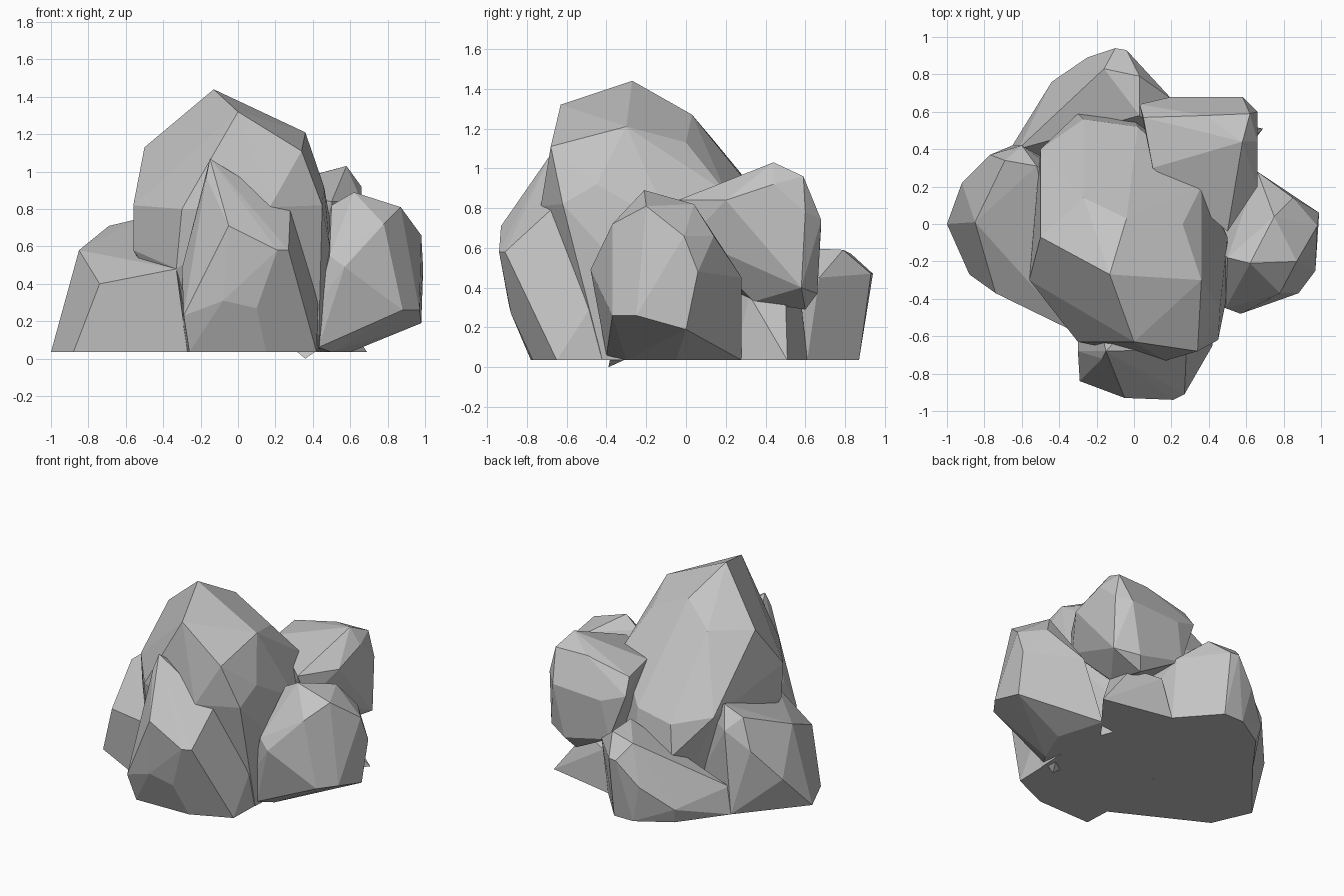
import bpy
import bmesh
import math
from mathutils import Vector

default_cube = bpy.data.objects.get("Cube")
if default_cube:
    bpy.data.objects.remove(default_cube, do_unlink=True)

UNIT = 0.01    # corner positions are written in hundredths
GROUND = 3.5   # height of the flat underside

# One plain stone colour for the whole cluster
stone = bpy.data.materials.new("stone_grey")
stone.use_nodes = True
stone_colour = (0.55, 0.55, 0.55, 1)
stone.diffuse_color = stone_colour
shader = stone.node_tree.nodes["Principled BSDF"]
shader.inputs["Base Color"].default_value = stone_colour
shader.inputs["Roughness"].default_value = 0.9


def make_rock(name, corners, footprint=()):
    """Chisel a faceted boulder: the convex hull of its corners and footprint."""
    bm = bmesh.new()
    for corner in corners:
        bm.verts.new(Vector(corner) * UNIT)
    for x, y in footprint:
        bm.verts.new(Vector((x, y, GROUND)) * UNIT)
    hull = bmesh.ops.convex_hull(bm, input=bm.verts[:], use_existing_faces=False)
    # Remove points swallowed by the hull
    inside = set(hull["geom_interior"]) | set(hull["geom_unused"])
    loose = [item for item in inside if isinstance(item, bmesh.types.BMVert)]
    bmesh.ops.delete(bm, geom=loose, context="VERTS")
    # Merge nearly level triangles into broad flat facets
    bmesh.ops.dissolve_limit(bm, angle_limit=math.radians(5),
                             verts=bm.verts[:], edges=bm.edges[:])
    bmesh.ops.recalc_face_normals(bm, faces=bm.faces[:])
    mesh = bpy.data.meshes.new(name)
    bm.to_mesh(mesh)
    bm.free()
    mesh.materials.append(stone)
    rock = bpy.data.objects.new(name, mesh)
    bpy.context.scene.collection.objects.link(rock)
    return rock


# Tall central boulder, undercut at the front, with a long sloping back
make_rock(
    "central_peak",
    corners=[
        (-13, -27, 144), (0, -63, 132), (36, -30, 121), (34, -68, 111),
        (-50, -7, 113), (-4, 3, 127), (-27, 14, 114), (26, 0, 113),
        (36, 20, 88), (46, -45, 92), (50, -7, 70), (49, -42, 60),
        (45, -62, 82), (17, -73, 81), (-56, -30, 82), (-56, -28, 58),
        (-50, -20, 50), (-30, -63, 80), (-33, -57, 48), (-50, 40, 68),
        (-27, 56, 63), (2, 52, 66), (-30, 59, 42), (0, 57, 42),
    ],
    footprint=[(43, -42), (-20, -40), (-25, 40), (30, 40), (45, 0)],
)

# Upright slab leaning on the front
make_rock(
    "front_slab",
    corners=[
        (-15, -68, 107), (-17, -72, 97), (28, -67, 80),
        (-5, -93, 71), (21, -94, 58), (27, -91, 58), (-30, -68, 48),
        (-29, -84, 23), (-8, -89, 31), (10, -88, 27), (29, -68, 58),
        (43, -46, 33), (10, -40, 80),
    ],
    footprint=[(-26, -78), (15, -77), (42, -65), (43, -30), (-29, -6)],
)

# Low wedge on the left with a steep front
make_rock(
    "left_wedge",
    corners=[
        (-85, 1, 58), (-74, -37, 40), (-69, 34, 71), (-52, 31, 75),
        (-77, 37, 50), (-92, 22, 28), (-60, 42, 62), (-33, -57, 48),
        (-30, 20, 60),
    ],
    footprint=[(-100, 0), (-88, -27), (-27, -59), (-65, 42), (-20, 20)],
)

# Rounded boulder on the right, undercut at its outer edge
make_rock(
    "right_boulder",
    corners=[
        (62, -21, 89), (50, -18, 82), (87, -20, 81), (75, 4, 82),
        (98, -1, 66), (85, 14, 66), (78, -37, 72), (57, -48, 49),
        (49, -45, 55), (88, -37, 26), (97, -25, 26), (98, 0, 19),
        (99, 6, 48), (66, 28, 45), (42, -42, 28), (43, -40, 6),
    ],
    footprint=[(50, -30), (60, -5), (50, 28), (30, 0)],
)

# Small chip under the right boulder
make_rock(
    "ground_chip",
    corners=[(36, -39, 0), (30, -36, 5), (43, -38, 5), (42, -28, 5), (37, -33, 9)],
)

# Broad low rock at the back, sloping down to the left
make_rock(
    "back_rock",
    corners=[
        (-10, 94, 47), (-4, 93, 47), (-25, 89, 30), (-16, 83, 57),
        (3, 79, 59), (-44, 76, 14), (-30, 56, 37), (3, 58, 60),
        (20, 67, 45), (-62, 40, 22), (20, 45, 45),
    ],
    footprint=[(19, 61), (-4, 87), (-19, 87), (-42, 73), (-65, 42), (-30, 20), (30, 20)],
)

# Flat toe reaching out to the right at the back
make_rock(
    "back_toe",
    corners=[(47, 32, 36), (44, 50, 36), (25, 58, 32), (25, 20, 42)],
    footprint=[(69, 51), (19, 61), (10, 20), (48, 24)],
)

# Overhanging block wedged high behind the peak
make_rock(
    "back_block",
    corners=[
        (58, 44, 103), (48, 45, 100), (62, 59, 96), (38, 58, 96),
        (66, 44, 92), (10, 30, 90), (5, 57, 89), (3, 64, 78),
        (20, 68, 72), (58, 68, 74), (66, 60, 78), (66, 20, 84),
        (50, -4, 84), (66, 58, 40), (50, 66, 37), (15, 66, 45),
        (48, 34, 33), (54, 2, 65), (45, 60, 29), (25, 20, 40),
    ],
)
